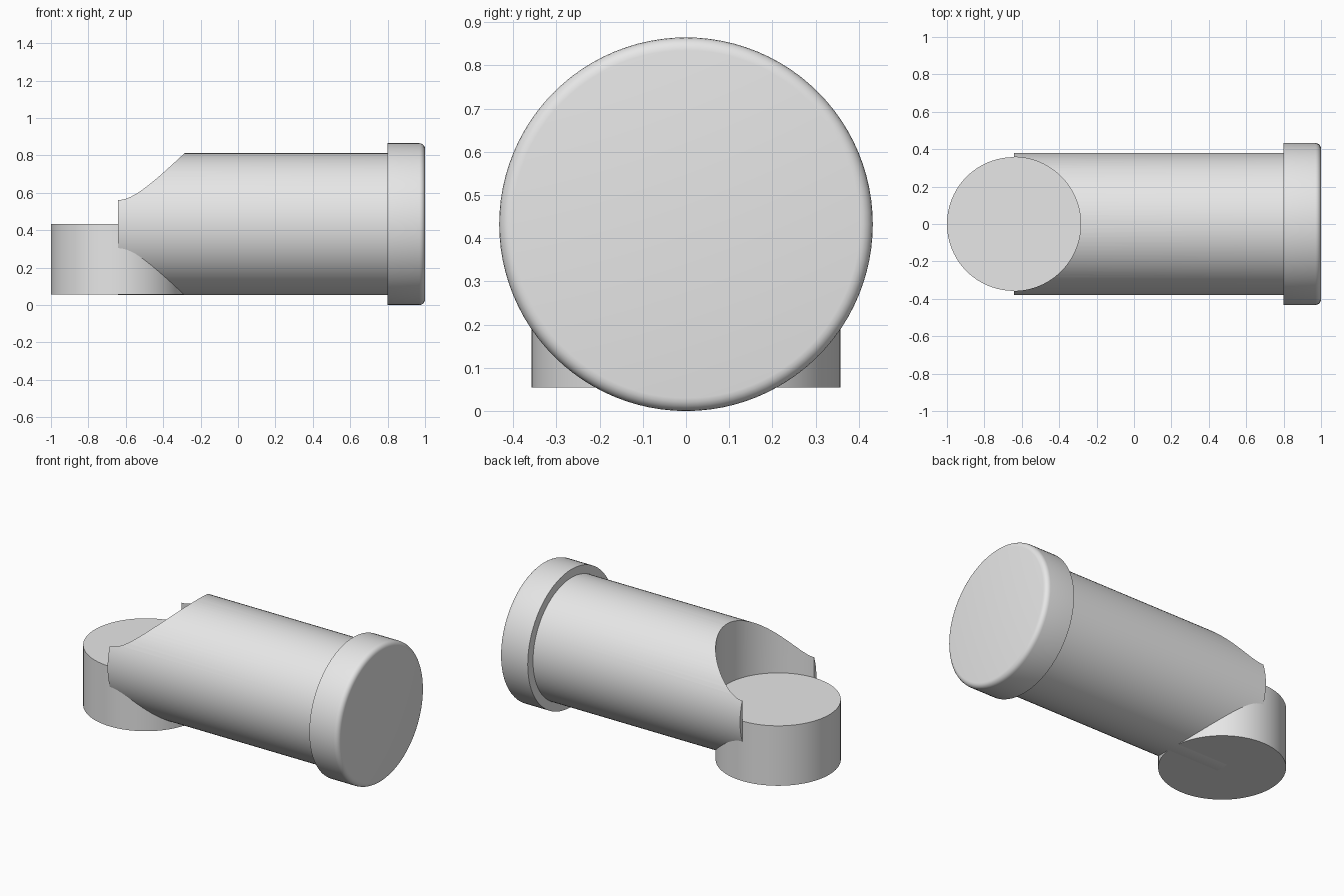
import bpy
import math

if "Cube" in bpy.data.objects:
    bpy.data.objects.remove(bpy.data.objects["Cube"], do_unlink=True)

AXIS_Z = 0.4325      # height of the barrel centreline
PIVOT_X = -0.6425    # vertical axis of the round foot
FOOT_R = 0.3575

grey = bpy.data.materials.new("light_grey")
grey.use_nodes = True
grey.diffuse_color = (0.8, 0.8, 0.8, 1)
grey.node_tree.nodes["Principled BSDF"].inputs["Base Color"].default_value = (0.8, 0.8, 0.8, 1)


def cylinder(name, radius, start, end, along_x=False):
    """Cylinder between two stations, along x (barrel line) or z (pivot line)."""
    mid = (start + end) / 2
    bpy.ops.mesh.primitive_cylinder_add(
        vertices=96, radius=radius, depth=end - start,
        location=(mid, 0, AXIS_Z) if along_x else (PIVOT_X, 0, mid),
        rotation=(0, math.pi / 2 if along_x else 0, 0))
    obj = bpy.context.object
    obj.name = name
    obj.data.materials.append(grey)
    return obj


def activate(obj):
    bpy.ops.object.select_all(action="DESELECT")
    obj.select_set(True)
    bpy.context.view_layer.objects.active = obj


def smooth(obj, degrees):
    activate(obj)
    bpy.ops.object.shade_smooth_by_angle(angle=math.radians(degrees))


# Round foot under the open end
foot = cylinder("foot", FOOT_R, 0.055, AXIS_Z)

# Barrel with a round vertical scoop above the foot
barrel = cylinder("barrel", 0.38, PIVOT_X, 0.82, along_x=True)
cutter = cylinder("scoop_cutter", FOOT_R, 0.4, 1.0)
scoop = barrel.modifiers.new("scoop", "BOOLEAN")
scoop.operation = "DIFFERENCE"
scoop.solver = "EXACT"
scoop.object = cutter
activate(barrel)
bpy.ops.object.modifier_apply(modifier=scoop.name)
bpy.data.objects.remove(cutter, do_unlink=True)

# End cap with a rounded outer rim
cap = cylinder("end_cap", 0.4325, 0.8, 1.0, along_x=True)
weight = cap.data.attributes.new("bevel_weight_edge", "FLOAT", "EDGE")
outer = max(v.co.z for v in cap.data.vertices)
for edge in cap.data.edges:
    on_rim = all(cap.data.vertices[i].co.z > outer - 0.001 for i in edge.vertices)
    weight.data[edge.index].value = 1.0 if on_rim else 0.0
rim = cap.modifiers.new("rounded_rim", "BEVEL")
rim.limit_method = "WEIGHT"
rim.width = 0.03
rim.segments = 5
activate(cap)
bpy.ops.object.modifier_apply(modifier=rim.name)

for part in (foot, barrel, cap):
    smooth(part, 30)
